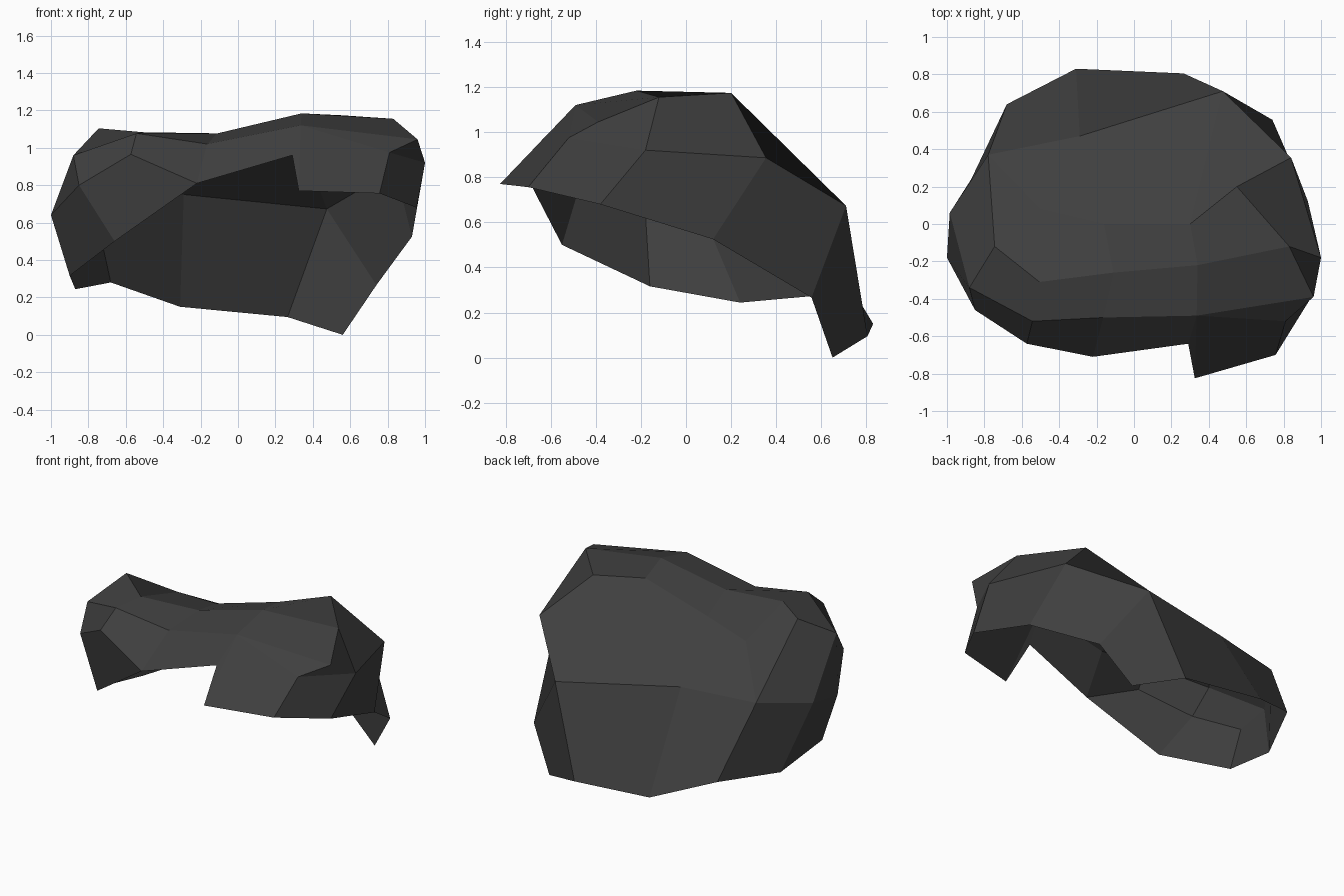
import bpy
import bmesh
from mathutils import Vector

default_cube = bpy.data.objects.get("Cube")
if default_cube:
    bpy.data.objects.remove(default_cube, do_unlink=True)


def make_material(name, colour):
    material = bpy.data.materials.new(name)
    material.use_nodes = True
    material.diffuse_color = colour
    shader = material.node_tree.nodes["Principled BSDF"]
    shader.inputs["Base Color"].default_value = colour
    shader.inputs["Roughness"].default_value = 0.9
    return material


bm = bmesh.new()
shared = {}


def vertex(point):
    """Panels that meet at a point share its vertex."""
    if point not in shared:
        shared[point] = bm.verts.new(point)
    return shared[point]


def loft(lower, upper, turned=False):
    """Bridge two rows; a turned bridge folds along the other diagonal."""
    for i in range(len(lower) - 1):
        loop = [lower[i], lower[i + 1], upper[i + 1], upper[i]]
        if turned:
            loop = loop[1:] + loop[:1]
        corners = list(dict.fromkeys(loop))
        bm.faces.new([vertex(point) for point in corners])


# Right temple
temple_tip = (-.66, -.55, .5)
temple_side = (-.85, -.46, .8)
temple_mid = (-1, -.18, .64)
temple_top = (-.88, -.34, .96)
temple_back = (-.985, .06, .67)

# Swept front lock and left side
lock_root = (.335, -.49, 1.12)
lock_bend = (.81, -.52, .975)
lock_top = (.96, -.39, 1.045)
lock_notch = (.29, -.64, .96)
side_top = (.83, -.12, 1.155)
side_front = (1, -.18, .92)
side_back = (.84, .355, .886)
side_hem = (.93, .12, .525)

# Back of the head
nape_ridge = (.475, .71, .673)
nape_hem = (.265, .805, .095)
nape_tip = (.56, .65, 0)
nape_side = (.74, .557, .266)
back_ridge = (-.29, .47, .75)
back_hem = (-.31, .83, .15)
back_corner = (-.78, .37, .735)

# Crown
crown_corner = (-.745, -.12, 1.104)
parting = (-.505, -.31, 1.083)
crown_dip = (-.5, .08, .965)
crown_valley = (-.16, 0, 1.01)
crown_mid = (.3, 0, 1.143)
crown_back = (.55, .2, 1.174)

# Rows running across the front and over the top
fringe = [temple_side, (-.573, -.64, .965), (-.22, -.71, .81), lock_notch]
brow = [temple_top, (-.543, -.52, 1.077), (-.165, -.5, 1.02), lock_root, lock_top]
crest = [crown_corner, parting, (-.11, -.26, 1.077), (.34, -.22, 1.184), side_top]
saddle = [crown_dip, crown_valley, crown_mid, crown_back]
back = [back_corner, back_ridge, nape_ridge, side_back]
loft(fringe, brow[:len(fringe)])
loft(brow, crest)
loft(crest[1:], saddle)
loft(saddle[:3], back[:3])
loft(saddle[2:], back[2:], turned=True)
loft([back_corner, crown_dip], [crown_corner, parting], turned=True)

# Right side, from the hanging edge up to the crown
loft([temple_tip, (-.9, -.16, .316), (-.87, .24, .244), (-.68, .64, .28), back_hem],
     [temple_side, temple_mid, temple_back, back_corner, back_ridge])
loft([temple_side, temple_top, crown_corner],
     [temple_mid, temple_back, back_corner], turned=True)
loft([temple_tip, fringe[2]], fringe[:2])

# Pointed nape
loft([back_hem, nape_hem, nape_tip], [back_ridge, nape_ridge, nape_side], turned=True)
loft([nape_side, side_hem], [nape_ridge, side_back], turned=True)

# Left side and the lock hanging over the brow
loft([side_hem, (.955, -.38, .68), (.757, -.7, .756), (.325, -.825, .77), lock_notch],
     [side_back, side_front, lock_bend, lock_root, lock_root])
loft([side_back, side_front, lock_bend, lock_root],
     [crown_back, side_top, lock_top, lock_top])

# One thin shell facing outwards
bmesh.ops.recalc_face_normals(bm, faces=bm.faces[:])
centre = Vector((0, 0, 0.5))
outward = sum((f.calc_center_median() - centre).dot(f.normal) for f in bm.faces)
if outward < 0:
    bmesh.ops.reverse_faces(bm, faces=bm.faces[:])

mesh = bpy.data.meshes.new("hair_shell")
bm.to_mesh(mesh)
bm.free()
mesh.materials.append(make_material("charcoal", (0.05, 0.05, 0.05, 1)))
hair = bpy.data.objects.new("hair_shell", mesh)
bpy.context.collection.objects.link(hair)
